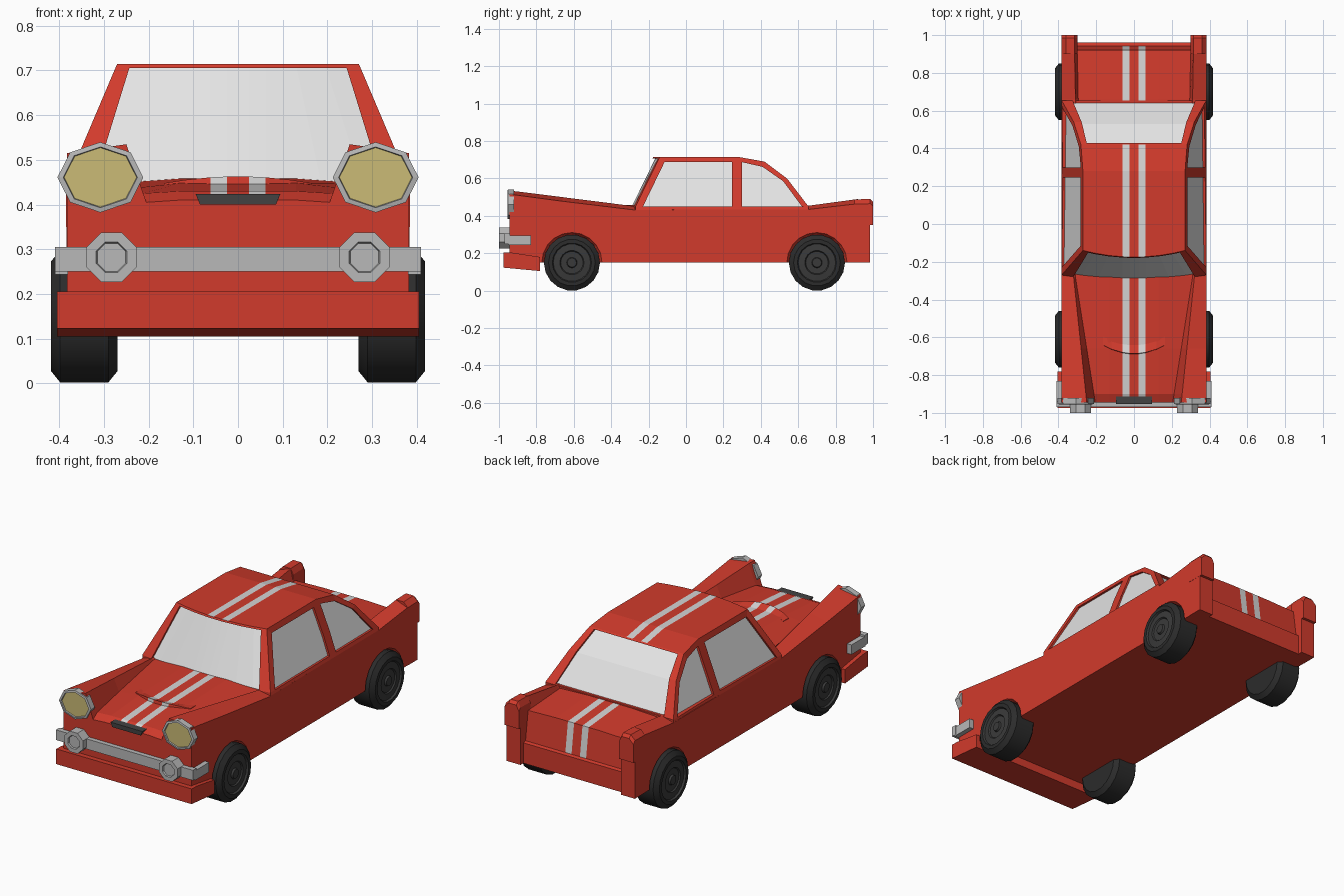
import bpy, bmesh, math
from mathutils import Vector, Matrix

old = bpy.data.objects.get("Cube")
if old:
    bpy.data.objects.remove(old, do_unlink=True)


def material(name, *rgb):
    m = bpy.data.materials.new(name)
    m.use_nodes = True
    col = (*rgb, 1.0)
    m.diffuse_color = col
    m.node_tree.nodes["Principled BSDF"].inputs["Base Color"].default_value = col
    return m


RED = material("red_paint", 0.64, 0.043, 0.025)
STRIPE = material("stripe_white", 0.66, 0.66, 0.66)
GLASS = material("window_glass", 0.77, 0.77, 0.77)
CHROME = material("chrome_grey", 0.48, 0.48, 0.48)
LAMP = material("lamp_yellow", 0.6, 0.5, 0.18)
TYRE = material("tyre_black", 0.025, 0.025, 0.025)
HUB = material("hub_grey", 0.042, 0.042, 0.042)
GRILLE = material("grille_grey", 0.055, 0.055, 0.055)


def loft(name, sections, mats, rule=None):
    """Bridge closed cross-sections, cap both ends, colour faces by rule."""
    bm = bmesh.new()
    rings = [[bm.verts.new(p) for p in s] for s in sections]
    n = len(rings[0])
    for a, b in zip(rings, rings[1:]):
        for i in range(n):
            j = (i + 1) % n
            bm.faces.new((a[i], a[j], b[j], b[i]))
    bm.faces.new(rings[0])
    bm.faces.new(rings[-1])
    bmesh.ops.recalc_face_normals(bm, faces=bm.faces)
    bm.normal_update()
    if rule:
        for f in bm.faces:
            f.material_index = rule(f.calc_center_median(), f.normal)
    me = bpy.data.meshes.new(name)
    bm.to_mesh(me)
    bm.free()
    for m in mats:
        me.materials.append(m)
    ob = bpy.data.objects.new(name, me)
    bpy.context.collection.objects.link(ob)
    return ob


def prism_x(name, poly, x0, x1, mats):
    return loft(name, [[(x, y, z) for y, z in poly] for x in (x0, x1)], mats)


def prism_y(name, poly, y0, y1, mats):
    return loft(name, [[(x, y, z) for x, z in poly] for y in (y0, y1)], mats)


def box(name, x0, x1, y0, y1, z0, z1, mat):
    return prism_x(name, [(y0, z0), (y1, z0), (y1, z1), (y0, z1)], x0, x1, [mat])


def lathe(name, centre, axis, profile, sides, mats, rule=None, squash=1.0, turn=0.0):
    """Rings of (offset along axis, radius) around the x or y axis."""
    secs = []
    for off, r in profile:
        ring = []
        for k in range(sides):
            a = math.tau * k / sides + turn
            u, v = r * math.cos(a), r * math.sin(a) * squash
            d = (off, u, v) if axis == "x" else (u, off, v)
            ring.append(Vector(centre) + Vector(d))
        secs.append(ring)
    return loft(name, secs, mats, rule)


def cut(ob, cutters):
    for c in cutters:
        c.hide_render = True
        c.hide_set(True)
        c.display_type = "WIRE"
        m = ob.modifiers.new("cut", "BOOLEAN")
        m.operation, m.solver, m.object = "DIFFERENCE", "EXACT", c


S0, S1 = 0.025, 0.062       # stripe edges
W = 0.383                   # half width of the body
WHEELS = (-0.61, 0.70)


def in_stripe(x):
    return S0 < abs(x) < S1


# Body: cross-sections from nose to tail
def body_section(y, zh, xi, zi, xr, zr, zo):
    half = [(S0, zh), (S1, zh), (0.13, zh), (xi, zi), (xr, zr), (W, zo), (W, 0.15)]
    return [(-x, y, z) for x, z in reversed(half)] + [(x, y, z) for x, z in half]


body = loft("body", [body_section(*s) for s in (
    (-0.945, 0.41, 0.205, 0.405, 0.25, 0.535, 0.515),
    (-0.90, 0.43, 0.212, 0.425, 0.255, 0.53, 0.51),
    (-0.66, 0.448, 0.25, 0.435, 0.28, 0.50, 0.478),
    (-0.28, 0.458, 0.31, 0.445, 0.32, 0.452, 0.432),
    (0.66, 0.447, 0.295, 0.44, 0.31, 0.455, 0.435),
    (0.92, 0.425, 0.30, 0.42, 0.315, 0.49, 0.465),
    (0.942, 0.265, 0.30, 0.265, 0.315, 0.265, 0.265),
    (0.96, 0.26, 0.30, 0.26, 0.315, 0.26, 0.26))],
    [RED, STRIPE], lambda c, n: int(in_stripe(c.x) and c.z > 0.3))

# Shallow wheel arches
cut(body, [lathe("arch_cutter", (0, y, 0.15), "x",
                 [(s * 0.35, 0.142), (s * 0.395, 0.168)], 20, [RED])
           for y in WHEELS for s in (-1, 1)])


# Cabin: side profile swept across the width, with a bowed front
def cabin(name, profile, inset, mats, rule=None):
    cols = [-1, -0.75, -0.5, -S1, -S0, S0, S1, 0.5, 0.75, 1]
    secs = []
    for c in cols:
        sec = []
        for i, (y, z) in enumerate(profile):
            w = min(W, W - (z - 0.45) * 0.425) - inset
            x = c if abs(c) < 0.1 else c * w
            bow = 0.035 * (1 - (x / w) ** 2) if i < 3 else 0
            sec.append((x, y - bow, z))
        secs.append(sec)
    return loft(name, secs, mats, rule)


shell = cabin("cabin_frame", [(-0.27, 0.42), (-0.27, 0.45), (-0.14, 0.715), (0.28, 0.715),
              (0.42, 0.69), (0.54, 0.60), (0.655, 0.45), (0.655, 0.42)], 0, [RED, STRIPE],
              lambda c, n: int(in_stripe(c.x) and n.z > 0.9))
cabin("window_glass", [(-0.255, 0.42), (-0.255, 0.45), (-0.13, 0.706), (0.27, 0.706),
      (0.41, 0.68), (0.53, 0.59), (0.642, 0.45), (0.642, 0.42)], 0.012, [GLASS])

cut(shell, [
    prism_x("front_door_cutter", [(-0.23, 0.45), (-0.115, 0.687), (0.245, 0.687),
            (0.245, 0.45)], -0.5, 0.5, [RED]),
    prism_x("rear_door_cutter", [(0.30, 0.45), (0.30, 0.687), (0.41, 0.662),
            (0.52, 0.585), (0.62, 0.45)], -0.5, 0.5, [RED]),
    prism_y("windscreen_cutter", [(-0.325, 0.44), (0.325, 0.44), (0.243, 0.706),
            (-0.243, 0.706)], -0.5, 0.0, [RED]),
    prism_y("rear_window_cutter", [(-0.325, 0.453), (0.325, 0.453), (0.25, 0.684),
            (-0.25, 0.684)], 0.36, 0.8, [RED])])

# Bonnet scoop: curved low ridge
scoop = []
for x in (-0.165, -0.12, -S1, -S0, S0, S1, 0.12, 0.165):
    t = (x / 0.165) ** 2
    y, h = -0.69 + 0.045 * t, 0.015 * (1 - t) + 0.002
    scoop.append([(x, y, 0.435), (x, y + 0.004, 0.446 + h), (x, y + 0.05, 0.448),
                  (x, y + 0.05, 0.435)])
loft("bonnet_scoop", scoop, [RED, STRIPE], lambda c, n: int(in_stripe(c.x)))

# Nose grille and front bumpers
prism_y("grille", [(-0.085, 0.40), (0.085, 0.40), (0.095, 0.424), (-0.095, 0.424)],
        -0.953, -0.91, [GRILLE])
prism_x("lower_bumper", [(-0.975, 0.205), (-0.93, 0.203), (-0.78, 0.18), (-0.78, 0.105),
        (-0.975, 0.123)], -0.405, 0.405, [RED])
box("chrome_bumper", -0.41, 0.41, -0.97, -0.94, 0.25, 0.305, CHROME)

for s, side in ((1, "left"), (-1, "right")):
    box(side + "_bumper_arm", s * 0.38, s * 0.409, -0.95, -0.83, 0.243, 0.295, CHROME)

    # Fog lamp and headlamp
    lathe(side + "_fog_lamp", (s * 0.283, 0, 0.282), "y",
          [(-0.94, 0.06), (-1.0, 0.06), (-1.0, 0.037), (-0.992, 0.034)], 8, [CHROME],
          turn=math.pi / 8)
    lathe(side + "_headlamp", (s * 0.308, 0, 0.461), "y",
          [(-0.92, 0.096), (-0.953, 0.096), (-0.955, 0.083), (-0.948, 0.081)], 8,
          [CHROME, LAMP], lambda c, n: int(n.y < -0.99 and -0.95 < c.y), squash=0.82)

    # Tail fin tip and the rear corner under it
    loft(side + "_fin_tip", [[(s * x, y, z) for x, z in (
        (0.30, 0.35), (0.30, zt - 0.03), (0.315, zt), (0.36, zt), (0.385, zt - 0.025),
        (0.385, 0.35))] for y, zt in ((0.9, 0.488), (0.985, 0.49), (1.0, 0.475))], [RED])
    box(side + "_rear_corner", s * 0.30, s * 0.384, 0.9, 0.985, 0.15, 0.36, RED)

    # Wheels
    for y, end in zip(WHEELS, ("front", "rear")):
        w = lathe(f"{side}_{end}_wheel", (0, y, 0.15), "x", [(s * a, r) for a, r in (
            (0.27, 0.125), (0.29, 0.15), (0.398, 0.15), (0.418, 0.125), (0.418, 0.105),
            (0.408, 0.10), (0.412, 0.065), (0.405, 0.06), (0.405, 0.028), (0.415, 0.024))],
            18, [TYRE, HUB],
            lambda c, n: int(abs(c.x) > 0.4 and math.hypot(c.y - y, c.z - 0.15) < 0.11))
        bpy.ops.object.select_all(action="DESELECT")
        w.select_set(True)
        bpy.context.view_layer.objects.active = w
        bpy.ops.object.shade_smooth_by_angle(angle=math.radians(32))
